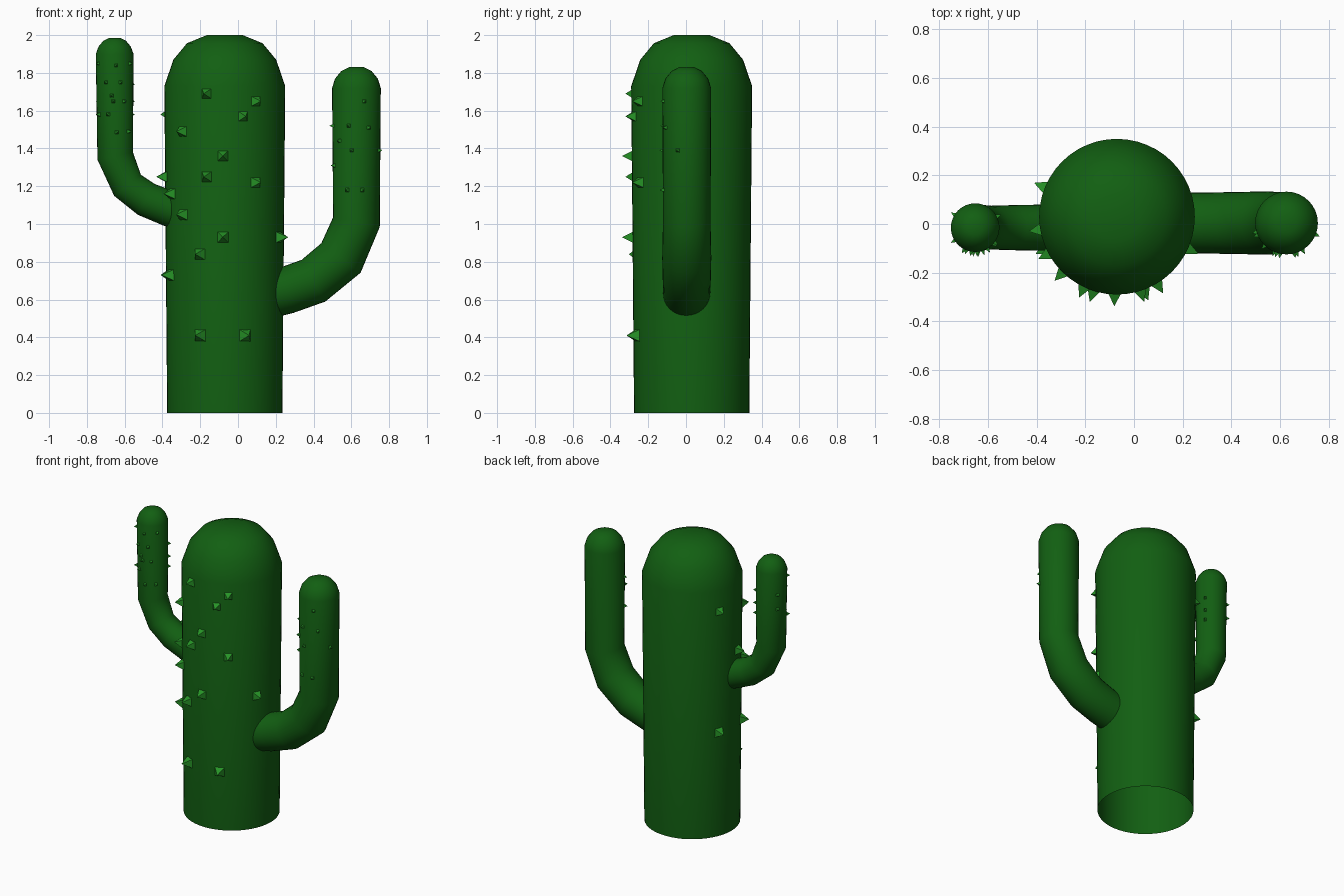
import bpy, bmesh, math
from mathutils import Vector, Matrix

cube = bpy.data.objects.get("Cube")
if cube:
    bpy.data.objects.remove(cube)


def material(name, rgb):
    m = bpy.data.materials.new(name)
    m.use_nodes = True
    m.diffuse_color = (*rgb, 1)
    m.node_tree.nodes["Principled BSDF"].inputs["Base Color"].default_value = (*rgb, 1)
    return m


DARK = material("dark_green", (0.006, 0.115, 0.006))
LIGHT = material("spine_green", (0.02, 0.3, 0.02))


def finish(name, bm, mat):
    bmesh.ops.recalc_face_normals(bm, faces=bm.faces)
    me = bpy.data.meshes.new(name)
    bm.to_mesh(me)
    bm.free()
    me.materials.append(mat)
    ob = bpy.data.objects.new(name, me)
    bpy.context.collection.objects.link(ob)
    return ob


def tube(name, y, rings, sides):
    """Open-bottomed tube through rings of (x, z, radius), closed at the tip."""
    bm = bmesh.new()
    pts = [Vector((x, y, z)) for x, z, r in rings]
    side = Vector((0, 1, 0))
    loops = []
    for i, p in enumerate(pts):
        into = (p - pts[max(i - 1, 0)]).normalized()
        out = (pts[min(i + 1, len(pts) - 1)] - p).normalized()
        across = side.cross((into + out).normalized())
        r = rings[i][2]
        loops.append([bm.verts.new(p + r * (math.cos(a) * across + math.sin(a) * side))
                      for a in (math.tau * k / sides for k in range(sides))])
    for low, high in zip(loops, loops[1:]):
        for k in range(sides):
            n = (k + 1) % sides
            bm.faces.new((low[k], low[n], high[n], high[k]))
    bm.faces.new(loops[-1])
    ob = finish(name, bm, DARK)
    # Open tubes need outward normals from a known winding
    me = ob.data
    f = me.polygons[0]
    if f.normal.dot(f.center - (pts[0] + pts[1]) / 2) < 0:
        me.flip_normals()
    bpy.ops.object.select_all(action='DESELECT')
    ob.select_set(True)
    bpy.context.view_layer.objects.active = ob
    bpy.ops.object.shade_smooth_by_angle(angle=math.radians(60))


def spines(name, cx, cy, radius, width, height, spots, back=()):
    """Four-sided spines around an upright stem; spots are (x, z) on its front."""
    bm = bmesh.new()
    for group, sign in ((spots, -1), (back, 1)):
        for x, z in group:
            c = max(-1, min(1, (x - cx) / (radius + height * 0.3)))
            d = Vector((c, sign * math.sqrt(1 - c * c), 0))
            place = Matrix.Translation(Vector((cx, cy, z)) + d * (radius + height * 0.4))
            turn = d.to_track_quat('Z', 'Y').to_matrix().to_4x4()
            bmesh.ops.create_cone(bm, cap_ends=True, segments=4, radius1=width * 0.71,
                                  radius2=0, depth=height * 1.2,
                                  matrix=place @ turn @ Matrix.Rotation(math.pi / 4, 4, 'Z'))
    finish(name, bm, LIGHT)


# Trunk with a stepped dome
TX = -0.07
tube("trunk", 0.03, [(TX, 0, 0.305), (TX, 1.73, 0.32), (TX, 1.87, 0.272),
                     (TX, 1.957, 0.2), (TX, 2.0, 0.095)], 48)

# Large low arm
tube("large_arm", 0.004, [(0.1, 0.61, 0.125), (0.26, 0.65, 0.125), (0.4, 0.7, 0.127),
                          (0.545, 0.82, 0.13), (0.627, 1.01, 0.126), (0.627, 1.72, 0.129),
                          (0.627, 1.77, 0.113), (0.627, 1.81, 0.08), (0.627, 1.83, 0.04)], 32)

# Small high arm
tube("small_arm", -0.015, [(-0.2, 1.03, 0.095), (-0.36, 1.08, 0.095), (-0.485, 1.13, 0.093),
                           (-0.585, 1.205, 0.09), (-0.65, 1.36, 0.096), (-0.653, 1.9, 0.1),
                           (-0.653, 1.94, 0.085), (-0.653, 1.97, 0.06), (-0.653, 1.985, 0.03)], 32)

# Spines
spines("trunk_spines", TX, 0.03, 0.313, 0.066, 0.055,
       [(-0.17, 1.69), (0.1, 1.65), (0.03, 1.57), (-0.3, 1.49), (-0.08, 1.36),
        (-0.17, 1.25), (0.1, 1.22), (-0.395, 1.25), (-0.36, 1.16), (-0.3, 1.05),
        (-0.08, 0.93), (0.23, 0.93), (-0.21, 0.84), (-0.37, 0.73), (-0.21, 0.41),
        (0.045, 0.41)],
       back=[(-0.375, 1.58), (-0.375, 0.73)])
spines("large_arm_spines", 0.627, 0.004, 0.126, 0.024, 0.022,
       [(0.67, 1.65), (0.5, 1.52), (0.585, 1.52), (0.695, 1.51), (0.535, 1.44),
        (0.6, 1.39), (0.75, 1.39), (0.505, 1.31), (0.575, 1.18), (0.66, 1.18)])
spines("small_arm_spines", -0.652, -0.015, 0.097, 0.022, 0.022,
       [(-0.74, 1.85), (-0.645, 1.84), (-0.57, 1.85), (-0.7, 1.75), (-0.62, 1.75),
        (-0.67, 1.68), (-0.66, 1.65), (-0.6, 1.65), (-0.74, 1.58), (-0.69, 1.58),
        (-0.64, 1.485), (-0.575, 1.49)],
       back=[(-0.74, 1.75), (-0.56, 1.74), (-0.74, 1.65), (-0.56, 1.65), (-0.56, 1.58)])
